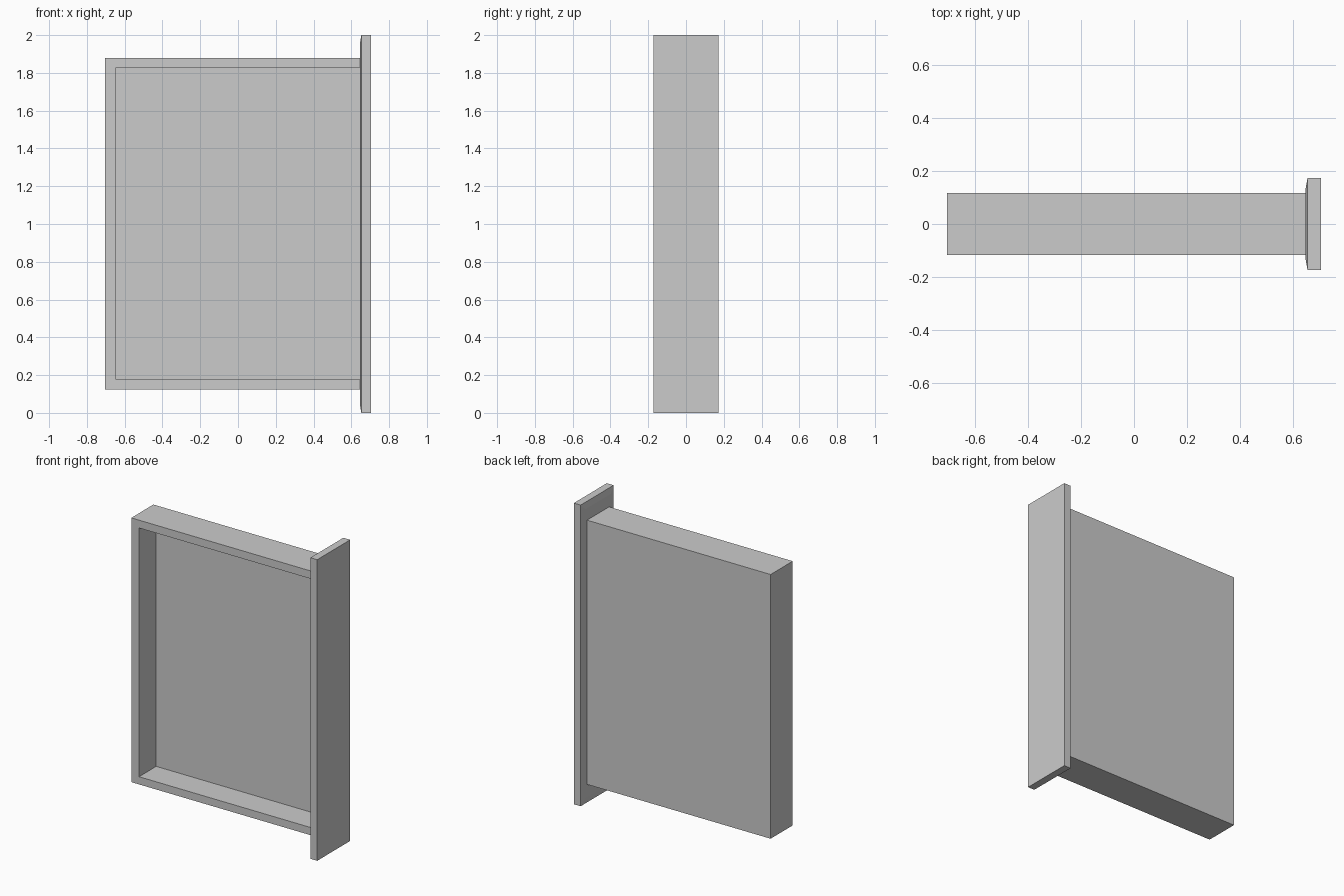
import bpy
import bmesh
from mathutils import Vector

if "Cube" in bpy.data.objects:
    bpy.data.objects.remove(bpy.data.objects["Cube"], do_unlink=True)

grey = bpy.data.materials.new("light grey")
grey.use_nodes = True
colour = (0.6, 0.6, 0.6, 1)
grey.diffuse_color = colour
grey.node_tree.nodes["Principled BSDF"].inputs["Base Color"].default_value = colour


def box(name, low, high, shape=None):
    """Box between two corners, optionally refined by a bmesh function."""
    low, high = Vector(low), Vector(high)
    bm = bmesh.new()
    bmesh.ops.create_cube(bm, size=1)
    bmesh.ops.scale(bm, vec=high - low, verts=bm.verts)
    bmesh.ops.translate(bm, vec=(low + high) / 2, verts=bm.verts)
    if shape:
        shape(bm)
    mesh = bpy.data.meshes.new(name)
    bm.to_mesh(mesh)
    bm.free()
    mesh.materials.append(grey)
    obj = bpy.data.objects.new(name, mesh)
    bpy.context.collection.objects.link(obj)
    return obj


def raise_inner_face(bm):
    """Shallow sloped border around the face that meets the tray."""
    face = min(bm.faces, key=lambda f: f.calc_center_median().x)
    bmesh.ops.inset_region(bm, faces=[face], thickness=0.057)
    bmesh.ops.translate(bm, vec=(-0.007, 0, 0), verts=face.verts)


# Shallow tray: back and three walls, open at the front and towards the end panel
tray = box("tray", (-0.703, -0.116, 0.125), (0.65, 0.116, 1.88))
cutter = box("tray_cutter", (-0.646, -0.3, 0.176), (0.8, 0.064, 1.828))
cutter.hide_render = True
hollow = tray.modifiers.new("hollow", 'BOOLEAN')
hollow.operation = 'DIFFERENCE'
hollow.solver = 'EXACT'
hollow.object = cutter
bpy.context.view_layer.objects.active = tray
bpy.ops.object.modifier_apply(modifier=hollow.name)
bpy.data.objects.remove(cutter, do_unlink=True)

# Tall end panel closing the tray on its left side
box("end_panel", (0.653, -0.173, 0), (0.703, 0.173, 2), raise_inner_face)
